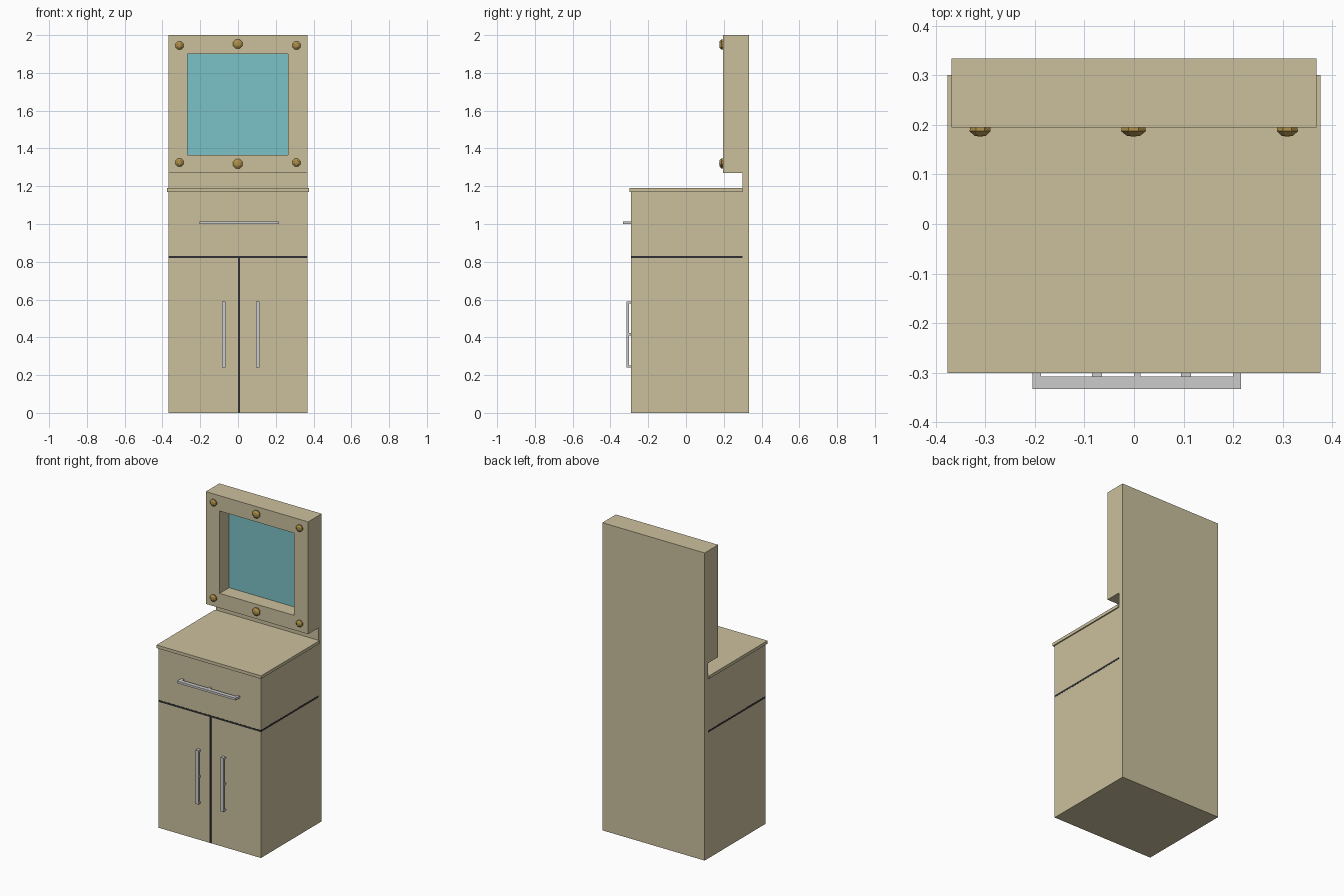
import bpy, bmesh, math

if "Cube" in bpy.data.objects:
    bpy.data.objects.remove(bpy.data.objects["Cube"])


def material(name, color):
    m = bpy.data.materials.new(name)
    m.diffuse_color = (*color, 1)
    m.use_nodes = True
    m.node_tree.nodes["Principled BSDF"].inputs["Base Color"].default_value = m.diffuse_color
    return m


WOOD = material("wood", (0.60, 0.53, 0.34))
GLASS = material("glass", (0.20, 0.54, 0.57))
BRASS = material("brass", (0.43, 0.28, 0.07))
DARK = material("seam_dark", (0.03, 0.03, 0.035))


def finish(name, bm, mat=None):
    bmesh.ops.recalc_face_normals(bm, faces=bm.faces)
    mesh = bpy.data.meshes.new(name)
    bm.to_mesh(mesh)
    bm.free()
    obj = bpy.data.objects.new(name, mesh)
    bpy.context.collection.objects.link(obj)
    if mat:
        mesh.materials.append(mat)
    return obj


def add_box(bm, x, y, z):
    verts = bmesh.ops.create_cube(bm, size=1)["verts"]
    for v in verts:
        for i, (a, b) in enumerate((x, y, z)):
            v.co[i] = b if v.co[i] > 0 else a


def boxes(name, parts, mat=None):
    bm = bmesh.new()
    for p in parts:
        add_box(bm, *p)
    return finish(name, bm, mat)


W = 0.368
SEAT = -0.29      # front plane of the cabinet

# Cabinet carcass, drawer block, counter and tall back panel
boxes("cabinet_base", [((-W, W), (SEAT, 0.30), (0, 0.82))], WOOD)
boxes("drawer_block", [((-W, W), (SEAT, 0.30), (0.83, 1.17))], WOOD)
boxes("counter_top", [((-0.376, 0.376), (-0.30, 0.30), (1.17, 1.19))], WOOD)
boxes("back_panel", [((-W, W), (0.30, 0.334), (0, 2))], WOOD)

# Dark seams around the drawer and between the doors
boxes("drawer_seam", [((-W - 0.001, W + 0.001), (SEAT - 0.001, 0.299), (0.819, 0.831))], DARK)
boxes("door_seam", [((0, 0.011), (SEAT - 0.001, SEAT + 0.01), (0.001, 0.825))], DARK)


# Mirror frame: square ring bridged front to back
def rect(bm, x0, x1, z0, z1, y):
    return [bm.verts.new((x, y, z)) for x, z in ((x0, z0), (x1, z0), (x1, z1), (x0, z1))]


bm = bmesh.new()
outer, inner = (-W, W, 1.27, 2.0), (-0.268, 0.266, 1.365, 1.90)
loops = [rect(bm, *r, y) for r, y in ((outer, 0.195), (inner, 0.195), (inner, 0.30), (outer, 0.30))]
for k in range(4):
    a, b = loops[k], loops[(k + 1) % 4]
    for i in range(4):
        j = (i + 1) % 4
        bm.faces.new((a[i], a[j], b[j], b[i]))
finish("mirror_frame", bm, WOOD)
boxes("mirror_glass", [((-0.268, 0.266), (0.292, 0.30), (1.365, 1.90))], GLASS)

# Drawer pull: bar with three posts
boxes("drawer_handle",
      [((-0.205, 0.216), (-0.333, -0.307), (1.0, 1.014))] +
      [((x, x + w), (-0.307, SEAT), (1.0, 1.014))
       for x, w in ((-0.205, 0.018), (0.0, 0.013), (0.2, 0.016))])

# Door pulls: upright bars with three posts each
for side, x in (("left", -0.085), ("right", 0.095)):
    xs = (x, x + 0.02)
    boxes(side + "_door_handle",
          [(xs, (-0.314, -0.303), (0.24, 0.59))] +
          [(xs, (-0.303, SEAT), (z, z + 0.012)) for z in (0.24, 0.41, 0.578)])


# Brass studs: eight-sided domes on the frame face
def stud(name, x, z, radius):
    bm = bmesh.new()
    rings = []
    for f, y in ((0.97, 0.196), (1.0, 0.187), (0.56, 0.178)):
        rings.append([bm.verts.new((x + radius * f * math.cos((i + 0.5) * math.tau / 8), y,
                                    z + radius * f * math.sin((i + 0.5) * math.tau / 8)))
                      for i in range(8)])
    tip = bm.verts.new((x, 0.176, z))
    for a, b in zip(rings, rings[1:]):
        for i in range(8):
            j = (i + 1) % 8
            bm.faces.new((a[i], a[j], b[j], b[i]))
    for i in range(8):
        bm.faces.new((rings[-1][i], rings[-1][(i + 1) % 8], tip))
    bm.faces.new(rings[0])
    finish(name, bm, BRASS)


for row, z_side, z_mid in (("top", 1.945, 1.953), ("bottom", 1.325, 1.319)):
    stud(row + "_left_stud", -0.31, z_side, 0.023)
    stud(row + "_middle_stud", -0.001, z_mid, 0.027)
    stud(row + "_right_stud", 0.309, z_side, 0.023)
